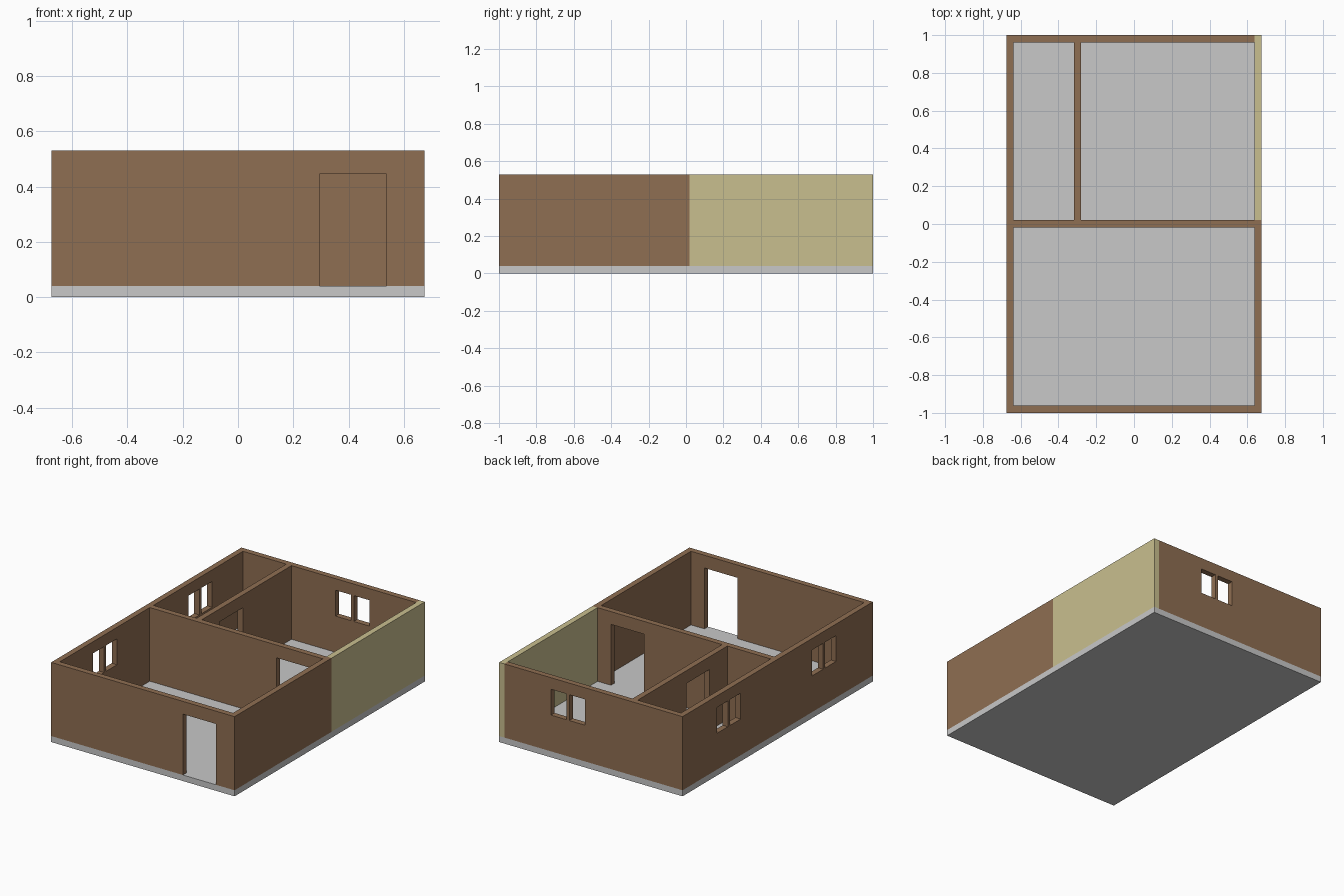
import bpy

old = bpy.data.objects.get("Cube")
if old:
    bpy.data.objects.remove(old, do_unlink=True)


def material(name, r, g, b):
    m = bpy.data.materials.new(name)
    m.use_nodes = True
    m.diffuse_color = (r, g, b, 1)
    bsdf = next(n for n in m.node_tree.nodes if n.type == 'BSDF_PRINCIPLED')
    bsdf.inputs["Base Color"].default_value = (r, g, b, 1)
    bsdf.inputs["Roughness"].default_value = 0.8
    return m


brown = material("brown wall", 0.275, 0.156, 0.084)
cream = material("cream wall", 0.584, 0.52, 0.275)
grey = material("grey concrete", 0.58, 0.58, 0.58)


def box(name, xs, ys, zs, mat):
    """Box spanning the given (min, max) ranges."""
    spans = (xs, ys, zs)
    bpy.ops.mesh.primitive_cube_add(size=1, location=[(a + b) / 2 for a, b in spans])
    ob = bpy.context.object
    ob.name = name
    ob.scale = [b - a for a, b in spans]
    bpy.ops.object.transform_apply(location=True, rotation=True, scale=True)
    ob.data.materials.append(mat)
    return ob


def cut(target, xs, ys, zs):
    """Subtract a box from the target."""
    cutter = box("cutter", xs, ys, zs, brown)
    mod = target.modifiers.new("cut", 'BOOLEAN')
    mod.operation = 'DIFFERENCE'
    mod.solver = 'EXACT'
    mod.object = cutter
    bpy.context.view_layer.objects.active = target
    bpy.ops.object.modifier_apply(modifier=mod.name)
    bpy.data.objects.remove(cutter, do_unlink=True)


W, L, H = 0.675, 1.0, 0.53      # half width, half length, wall height
T, FLOOR = 0.038, 0.04          # wall thickness, slab height
MID = 0.02                      # back face of the cross wall
IN = W - T                      # inner face of the side walls
ROOM_Z = (-0.1, H + 0.1)

# Floor slab and the cream side wall
box("floor_slab", (-W, W), (-L, L), (0, FLOOR), grey)
box("cream_side_wall", (IN, W), (MID, L), (FLOOR, H), cream)

# Brown walls: one block with the rooms hollowed out
walls = box("brown_walls", (-W, W), (-L, L), (FLOOR, H), brown)
cut(walls, (-IN, IN), (-L + T, MID - T), ROOM_Z)            # front room
cut(walls, (-IN, -0.318), (MID, L - T), ROOM_Z)             # small back room
cut(walls, (-0.28, W - 0.01), (MID, L - T), ROOM_Z)         # large back room
cut(walls, (IN, W + 0.1), (MID, L + 0.1), ROOM_Z)           # space for cream wall

# Doorways: front and cross wall in line, then the partition
DOOR_Z = (-0.1, 0.445)
for y in (-L + T / 2, MID - T / 2):
    cut(walls, (0.295, 0.538), (y - 0.05, y + 0.05), DOOR_Z)
cut(walls, (-0.35, -0.25), (0.206, 0.45), DOOR_Z)

# Windows: two panes each, split by a thin mullion
WIN_Z = (0.281, 0.453)


def panes(centre):
    return [(centre - 0.125, centre - 0.01), (centre + 0.01, centre + 0.125)]


for span in panes(0.169):
    cut(walls, span, (L - 0.1, L + 0.1), WIN_Z)
for centre in (0.514, -0.488):
    for span in panes(centre):
        cut(walls, (-W - 0.1, -W + 0.1), span, WIN_Z)
